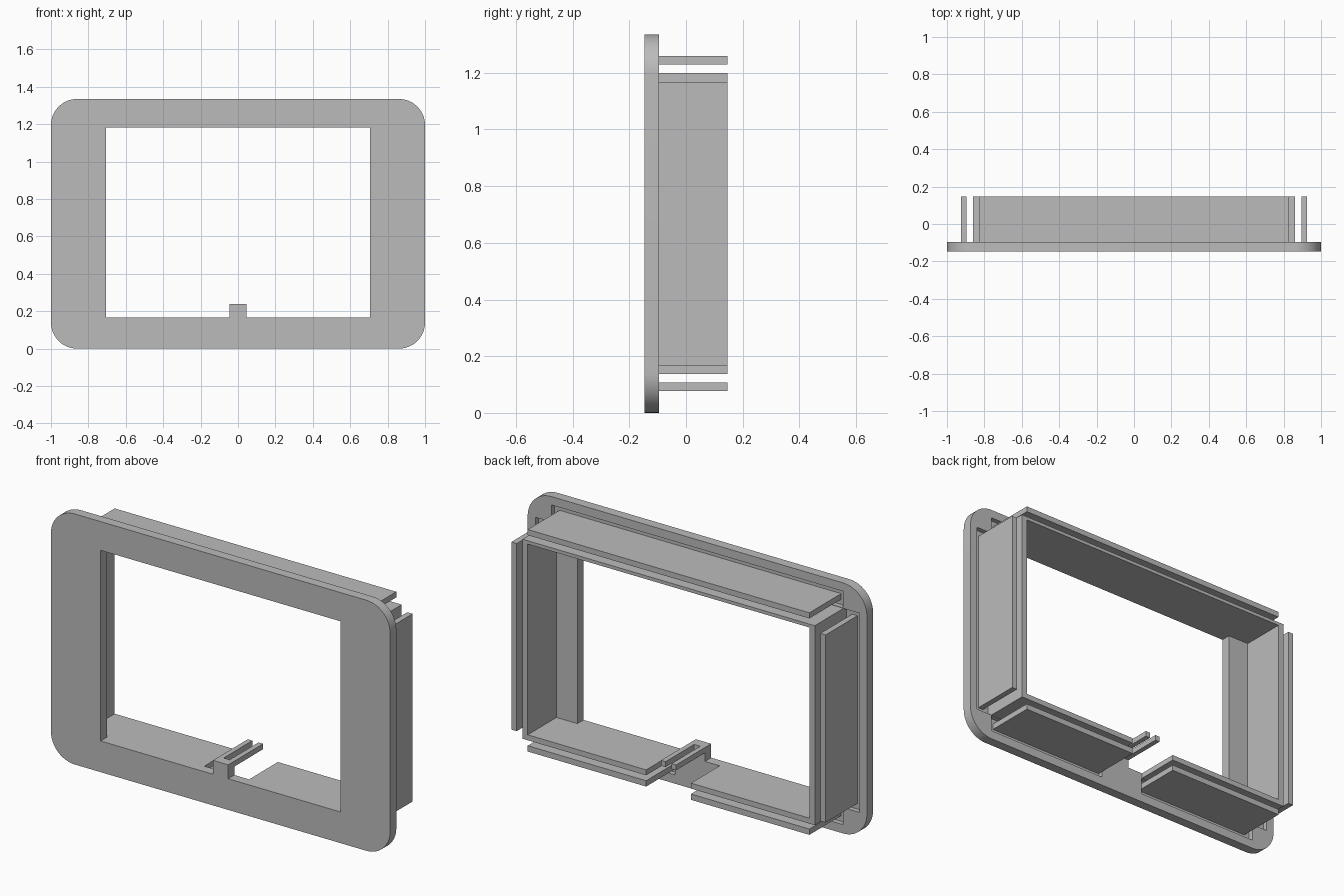
import bpy
import bmesh
import math

cube = bpy.data.objects.get("Cube")
if cube:
    bpy.data.objects.remove(cube, do_unlink=True)

grey = bpy.data.materials.new("plain grey")
grey.use_nodes = True
tone = (0.5, 0.5, 0.5, 1)
grey.diffuse_color = tone
grey.node_tree.nodes["Principled BSDF"].inputs["Base Color"].default_value = tone

FRONT, PLATE_BACK, BACK = -0.147, -0.095, 0.147
GROOVE = -0.121      # floor of the shallow grooves behind the plate
SIDES = (-1, 1)


def box(name, x, y, z, radius=0):
    """Box from three (low, high) ranges; radius rounds the edges along y."""
    bm = bmesh.new()
    bmesh.ops.create_cube(bm, size=1)
    for v in bm.verts:
        v.co = [r[0] if c < 0 else r[1] for c, r in zip(v.co, (x, y, z))]
    if radius:
        edges = [e for e in bm.edges
                 if abs(e.verts[0].co.y - e.verts[1].co.y) > 0.01]
        bmesh.ops.bevel(bm, geom=edges, offset=radius, segments=12,
                        profile=0.5, affect='EDGES')
    mesh = bpy.data.meshes.new(name)
    bm.to_mesh(mesh)
    bm.free()
    mesh.materials.append(grey)
    obj = bpy.data.objects.new(name, mesh)
    bpy.context.collection.objects.link(obj)
    return obj


def cut(obj, x, y, z):
    """Remove a box-shaped volume from an object."""
    cutter = box("cutter", x, y, z)
    cutter.hide_render = True
    mod = obj.modifiers.new("cut", 'BOOLEAN')
    mod.operation = 'DIFFERENCE'
    mod.solver = 'EXACT'
    mod.object = cutter
    bpy.context.view_layer.objects.active = obj
    bpy.ops.object.modifier_apply(modifier=mod.name)
    bpy.data.objects.remove(cutter, do_unlink=True)


def span(side, low, high):
    return tuple(sorted((side * low, side * high)))


# Rounded front plate with its window
plate = box("front_plate", (-1, 1), (FRONT, PLATE_BACK), (0, 1.335), 0.14)
cut(plate, (-0.707, 0.707), (-0.3, 0.3), (0.166, 1.182))

# Grooves in the plate around each rear flange
groove_y = (GROOVE, 0)
cut(plate, (-0.86, 0.86), groove_y, (1.202, 1.29))
for s in SIDES:
    cut(plate, span(s, 0.862, 0.955), groove_y, (0.138, 1.199))
    cut(plate, span(s, 0.13, 0.86), groove_y, (0.047, 0.136))

# Inner frame, open at the bottom centre
frame = box("inner_frame", (-0.862, 0.862), (PLATE_BACK, BACK), (0.137, 1.2))
cut(frame, (-0.83, 0.83), (-0.3, 0.3), (0.166, 1.182))
cut(frame, (-0.132, 0.132), (-0.3, 0.3), (0, 0.3))

# Outer flanges running parallel to the frame walls
flange_y = (GROOVE, BACK)
box("top_flange", (-0.83, 0.83), flange_y, (1.23, 1.26))
for s, label in zip(SIDES, ("right", "left")):
    box(label + "_flange", span(s, 0.895, 0.926), flange_y, (0.168, 1.168))
    box(label + "_bottom_flange", span(s, 0.132, 0.83), flange_y, (0.077, 0.108))
    # Clip arms reaching back from the centre tab
    box(label + "_clip_arm", span(s, 0.018, 0.045), (PLATE_BACK, BACK), (0.211, 0.24))

# Small upright tab in the window
box("centre_tab", (-0.045, 0.045), (FRONT, PLATE_BACK), (0.166, 0.24))

# Smooth only the rounded plate corners
bpy.ops.object.select_all(action='DESELECT')
plate.select_set(True)
bpy.context.view_layer.objects.active = plate
bpy.ops.object.shade_smooth_by_angle(angle=math.radians(30))
